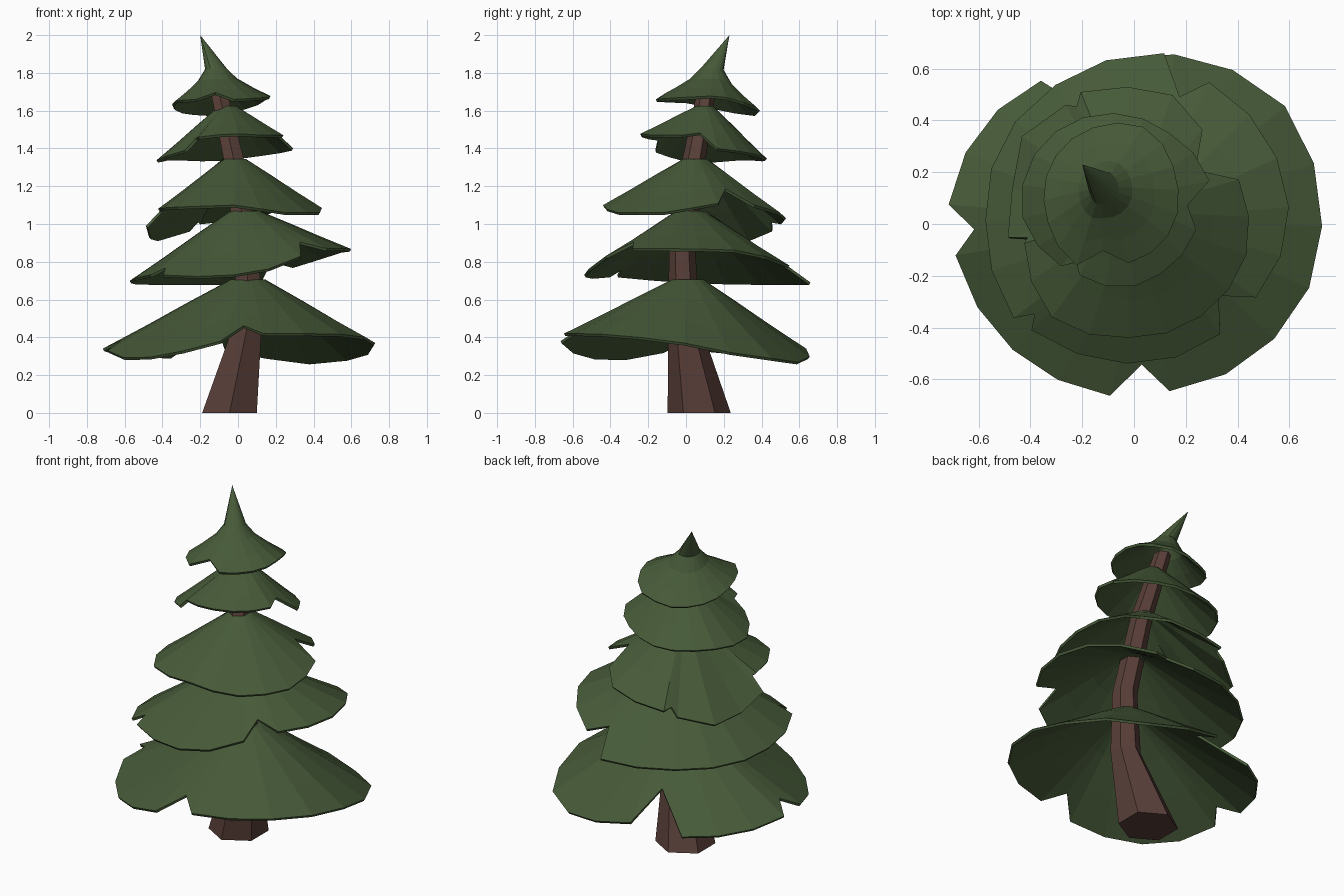
import bpy, bmesh, math
from mathutils import Vector

if "Cube" in bpy.data.objects:
    bpy.data.objects.remove(bpy.data.objects["Cube"])


def material(name, rgb):
    m = bpy.data.materials.new(name)
    m.diffuse_color = (*rgb, 1)
    m.use_nodes = True
    m.node_tree.nodes["Principled BSDF"].inputs["Base Color"].default_value = m.diffuse_color
    return m


GREEN = material("pine green", (0.062, 0.102, 0.040))
BROWN = material("bark brown", (0.100, 0.050, 0.040))


def add_object(name, bm, mat):
    bmesh.ops.recalc_face_normals(bm, faces=bm.faces)
    me = bpy.data.meshes.new(name)
    bm.to_mesh(me)
    bm.free()
    me.materials.append(mat)
    ob = bpy.data.objects.new(name, me)
    bpy.context.collection.objects.link(ob)
    return ob


def sample(values, t):
    """Linear interpolation through evenly spaced values."""
    x = t * (len(values) - 1)
    i = min(int(x), len(values) - 2)
    return values[i] + (values[i + 1] - values[i]) * (x - i)


def lookup(profile, f):
    """Height drop at radius fraction f."""
    for (f0, d0), (f1, d1) in zip(profile, profile[1:]):
        if f <= f1:
            return d0 + (d1 - d0) * (f - f0) / (f1 - f0)
    return profile[-1][1]


SKIRT = [(0, 0), (.13, 0), (.42, .33), (.7, .66), (1, 1)]
CROWN = [(0, 0), (.22, .1), (.4, .42), (.7, .73), (1, 1)]


def tier(name, centre, top, lobes, profile=SKIRT, tip=None):
    """Drooping branch layer. Each lobe: start angle, end angle, rim radii,
    rim heights, depth of the notch that follows it."""
    def rim_point(a, r, z):
        a = math.radians(a)
        return Vector((centre[0] + r * math.cos(a), centre[1] + r * math.sin(a), z))

    rim = []                                   # (rim point, notch depth)
    for k, (a0, a1, radii, heights, depth) in enumerate(lobes):
        n = max(3, round((a1 - a0) / 20))
        for i in range(n + 1):
            t = i / n
            rim.append((rim_point(a0 + (a1 - a0) * t, sample(radii, t), sample(heights, t)), 1))
        nxt = lobes[(k + 1) % len(lobes)]
        gap = (nxt[0] - a1) % 360
        rim.append((rim_point(a1 + gap / 2, (radii[-1] + nxt[2][0]) / 2,
                              (heights[-1] + nxt[3][0]) / 2), depth))

    top = Vector(top)
    bm = bmesh.new()
    rings = []
    for f, _ in profile[1:]:
        ring = []
        for p, depth in rim:
            g = f * (1 - (1 - depth) * f * f)
            q = top.lerp(p, g)
            q.z = top.z - (top.z - p.z) * lookup(profile, g)
            ring.append(bm.verts.new(q))
        rings.append(ring)
    apex = bm.verts.new(tip or top)
    n = len(rim)
    for i in range(n):
        j = (i + 1) % n
        bm.faces.new((apex, rings[0][i], rings[0][j]))
        for a, b in zip(rings, rings[1:]):
            bm.faces.new((a[i], b[i], b[j], a[j]))
    ob = add_object(name, bm, GREEN)
    if sum(p.normal.z for p in ob.data.polygons) < 0:
        ob.data.flip_normals()
    mod = ob.modifiers.new("thickness", 'SOLIDIFY')
    mod.thickness = 0.015
    mod.offset = -1


# Bent hexagonal trunk
bm = bmesh.new()
rings = []
for x, y, z, r in [(-.045, .07, 0, .167), (.052, -.01, .47, .085), (.05, -.02, .85, .07),
                   (-.02, .04, 1.33, .062), (-.11, .115, 1.74, .048)]:
    rings.append([bm.verts.new((x + r * math.cos(math.radians(30 + 60 * i)),
                                y + r * math.sin(math.radians(30 + 60 * i)), z)) for i in range(6)])
for a, b in zip(rings, rings[1:]):
    for i in range(6):
        j = (i + 1) % 6
        bm.faces.new((a[i], a[j], b[j], b[i]))
bm.faces.new(rings[0])
bm.faces.new(rings[-1])
add_object("trunk", bm, BROWN)

# Branch layers, bottom to top
tier("branches_bottom", (0, 0), (.06, .01, .705), [
    (-78, 96, [.66, .72, .74, .64], [.42, .42, .39, .30, .265, .34], .65),
    (123, 174, [.66, .70, .72], [.30, .31, .34], .88),
    (190, 262, [.70, .68, .67, .67], [.33, .28, .31, .38], .82)])

tier("branches_lower", (0, 0), (.04, .02, 1.07), [
    (-31, 62, [.55, .60, .61, .62], [.87, .87, .86, .78], .8),
    (80, 218, [.67, .62, .60, .57, .59], [.69, .69, .69, .70, .73], .9),
    (226, 308, [.57, .54, .54, .54], [.73, .72, .74, .83], .78)])

tier("branches_middle", (0, 0), (-.02, .05, 1.345), [
    (190, 383, [.43, .48, .44, .44, .45, .44], [1.08, 1.09, 1.10, 1.06, 1.06, 1.11], .7),
    (54, 112, [.45, .52, .53, .55], [1.10, 1.06, 1.03, 1.01], .93),
    (120, 186, [.53, .55, .49, .49], [.97, .92, .93, .99], .9)])

tier("branches_upper", (-.07, .09), (-.05, .10, 1.625), [
    (-116, -20, [.32, .34, .33, .33], [1.46, 1.48, 1.47, 1.47], .78),
    (12, 230, [.37, .33, .34, .36, .37, .33], [1.40, 1.37, 1.34, 1.35, 1.33, 1.39], .88)])

# Crown with leaning tip
tier("crown", (-.09, .11), (-.125, .145, 1.84), [
    (-75, 244, [.27, .27, .26, .295, .27, .26, .26, .30],
     [1.66, 1.67, 1.68, 1.62, 1.58, 1.60, 1.65, 1.66], .78)],
    CROWN, (-.20, .23, 2.0))
